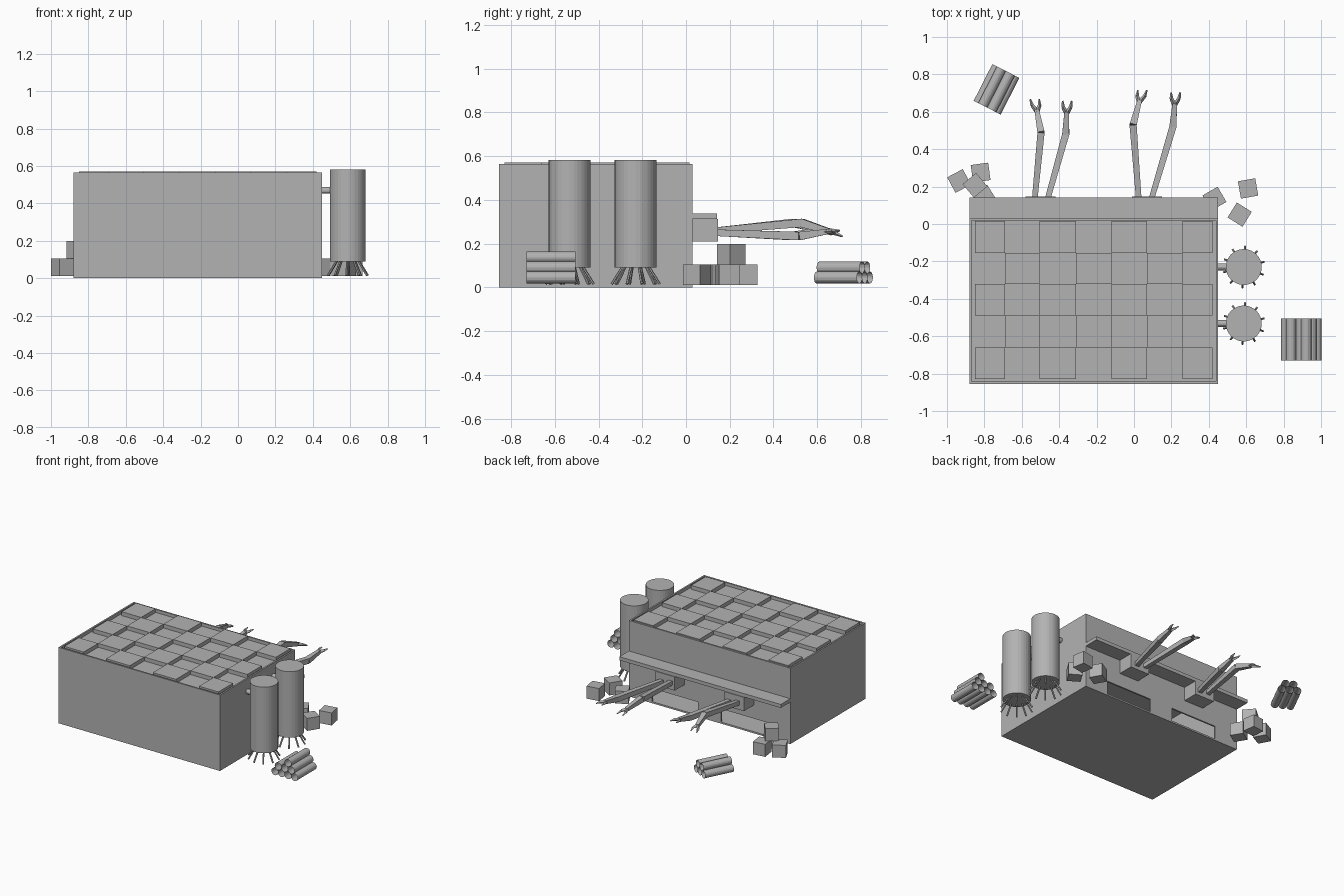
import bpy, bmesh, math
from mathutils import Vector, Matrix

cube = bpy.data.objects.get("Cube")
if cube:
    bpy.data.objects.remove(cube)

grey = bpy.data.materials.new("plain_grey")
grey.use_nodes = True
tone = (0.45, 0.45, 0.45, 1)
grey.diffuse_color = tone
grey.node_tree.nodes["Principled BSDF"].inputs["Base Color"].default_value = tone


def finish(name, bm):
    mesh = bpy.data.meshes.new(name)
    bmesh.ops.recalc_face_normals(bm, faces=bm.faces)
    bm.to_mesh(mesh)
    bm.free()
    mesh.materials.append(grey)
    ob = bpy.data.objects.new(name, mesh)
    bpy.context.collection.objects.link(ob)
    return ob


def add_box(bm, lo, hi):
    lo, hi = Vector(lo), Vector(hi)
    m = Matrix.Translation((lo + hi) / 2) @ Matrix.Diagonal((*(hi - lo), 1))
    bmesh.ops.create_cube(bm, size=1, matrix=m)


def box(name, lo, hi):
    bm = bmesh.new()
    add_box(bm, lo, hi)
    return finish(name, bm)


def add_rod(bm, a, b, r1, r2, sides, caps=True, twist=0):
    a, b = Vector(a), Vector(b)
    m = (Matrix.Translation((a + b) / 2) @ (b - a).to_track_quat('Z', 'Y').to_matrix().to_4x4()
         @ Matrix.Rotation(twist, 4, 'Z'))
    bmesh.ops.create_cone(bm, cap_ends=caps, segments=sides, radius1=r1, radius2=r2,
                          depth=(b - a).length, matrix=m)


# hollow building: thin walls, floor and roof
X0, X1, Y0, Y1, TOP, T = -0.88, 0.45, -0.855, 0.03, 0.565, 0.012
ROOF = 0.542
box("floor", (X0, Y0, 0), (X1, Y1, T))
box("roof", (X0 + T, Y0 + T, ROOF - T), (X1 - T, Y1 - T, ROOF))
box("front_wall", (X0, Y0, T), (X1, Y0 + T, TOP))
box("left_wall", (X1 - T, Y0 + T, T), (X1, Y1 - T, TOP))
box("right_wall", (X0, Y0 + T, T), (X0 + T, Y1 - T, TOP))

# back wall with two low slots under the arms
SLOT_TOP, HALF = 0.11, 0.19
MOUNTS = (-0.5, 0.07)
bm = bmesh.new()
add_box(bm, (X0, Y1 - T, SLOT_TOP), (X1, Y1, TOP))
edges = [X0] + [c + s * HALF for c in MOUNTS for s in (-1, 1)] + [X1]
for a, b in zip(edges[::2], edges[1::2]):
    add_box(bm, (a, Y1 - T, T), (b, Y1, SLOT_TOP))
finish("back_wall", bm)

# chequered roof tiles
xs = [-0.85, -0.69, -0.505, -0.31, -0.12, 0.07, 0.26, 0.42]
ys = [-0.83, -0.66, -0.49, -0.32, -0.155, 0.015]
bm = bmesh.new()
for i in range(len(xs) - 1):
    for j in range(len(ys) - 1):
        if (i + j) % 2 == 0:
            add_box(bm, (xs[i], ys[j], ROOF), (xs[i + 1], ys[j + 1], 0.571))
finish("roof_tiles", bm)

# ledge and arm mounts on the back
box("back_ledge", (X0, Y1, 0.312), (X1, 0.142, 0.338))
for c in MOUNTS:
    box("arm_mount", (c - 0.08, Y1, 0.21), (c + 0.08, 0.147, 0.312))


# jointed arms ending in small claws
def arm(shoulder, elbow, wrist):
    bm = bmesh.new()
    s, e, w = Vector(shoulder), Vector(elbow), Vector(wrist)
    add_rod(bm, s, e, 0.021, 0.027, 4, twist=math.pi / 4)
    add_rod(bm, e, w, 0.027, 0.017, 4, twist=math.pi / 4)
    d = (w - e).normalized()
    for side in (-1, 1):
        knuckle = w + d * 0.025 + Vector((side * 0.02, 0, 0))
        tip = knuckle + d * 0.035 + Vector((side * 0.004, 0, -0.005))
        add_rod(bm, w - d * 0.01, knuckle, 0.013, 0.01, 4)
        add_rod(bm, knuckle, tip, 0.01, 0.004, 4)
    finish("robot_arm", bm)


arm((-0.53, 0.14, 0.26), (-0.497, 0.49, 0.295), (-0.52, 0.61, 0.262))
arm((-0.46, 0.14, 0.25), (-0.365, 0.48, 0.235), (-0.36, 0.6, 0.26))
arm((0.025, 0.14, 0.26), (-0.005, 0.53, 0.295), (0.03, 0.66, 0.255))
arm((0.095, 0.14, 0.25), (0.208, 0.52, 0.235), (0.218, 0.645, 0.255))

# tanks on splayed thin legs, piped into the building
for y in (-0.23, -0.532):
    bm = bmesh.new()
    add_rod(bm, (0.587, y, 0.09), (0.587, y, 0.582), 0.096, 0.096, 32)
    finish("tank", bm)
    bm = bmesh.new()
    add_rod(bm, (X1 - 0.01, y, 0.47), (0.51, y, 0.47), 0.018, 0.018, 12)
    finish("tank_pipe", bm)
    bm = bmesh.new()
    for k in range(10):
        d = Vector((math.cos(k * math.tau / 10 + 0.25), math.sin(k * math.tau / 10 + 0.25), 0))
        c = Vector((0.587, y, 0))
        add_rod(bm, c + d * 0.06 + Vector((0, 0, 0.095)), c + d * 0.11 + Vector((0, 0, 0.015)),
                0.006, 0.006, 6)
    finish("tank_legs", bm)

# loose crates: x, y, base height, turn in degrees
crates = [(-0.935, 0.23, 0, 28), (-0.82, 0.275, 0, 8), (-0.8, 0.145, 0, 32), (-0.85, 0.207, 1, 40),
          (0.61, 0.19, 0, 10), (0.565, 0.05, 0, -32), (0.43, 0.135, 0, 30)]
for x, y, level, turn in crates:
    ob = box("crate", (-0.047, -0.047, 0), (0.047, 0.047, 0.093))
    ob.location = (x, y, 0.012 + level * 0.093)
    ob.rotation_euler.z = math.radians(turn)


# stacks of open tubes
def tube_stack(places, length, centre, turn):
    bm = bmesh.new()
    for x, z in places:
        add_rod(bm, (x, -length / 2, z), (x, length / 2, z), 0.027, 0.027, 16, caps=False)
    ob = finish("tube_stack", bm)
    ob.location = (*centre, 0)
    ob.rotation_euler.z = math.radians(turn)


big = [(-0.08 + 0.054 * i, 0.045) for i in range(4)]
big += [(-0.053 + 0.054 * i, 0.091) for i in range(3)] + [(0.028, 0.137)]
small = [(0.054 * i, 0.045) for i in (-1, 0, 1)] + [(0.027 * i, 0.091) for i in (-1, 1)]
tube_stack(big, 0.225, (0.893, -0.617), 0)
tube_stack(small, 0.22, (-0.735, 0.72), -27)
